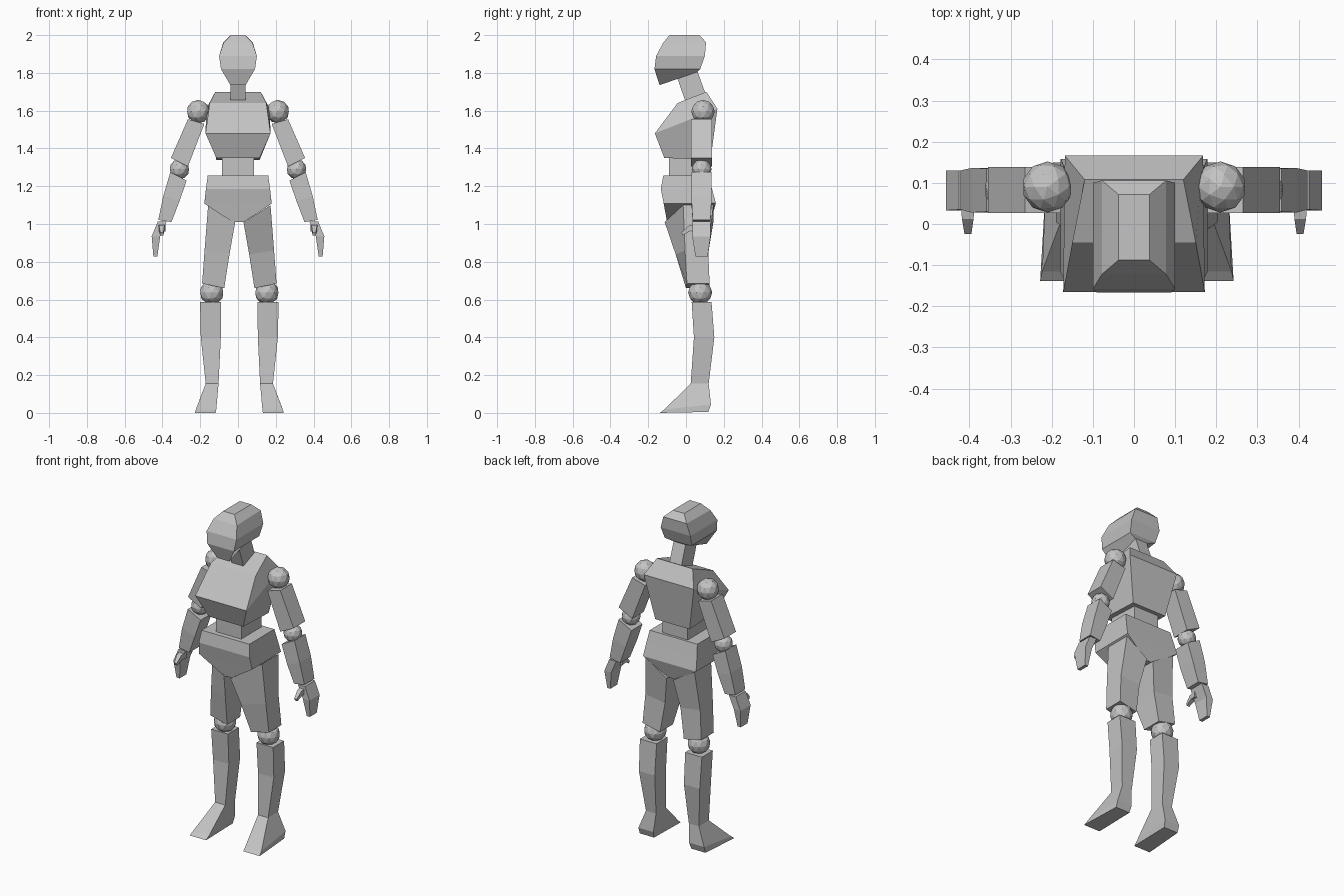
import bpy, bmesh
from mathutils import Vector

grey = bpy.data.materials.new("plain grey")
grey.diffuse_color = (0.55, 0.55, 0.55, 1)


def finish(name, bm, mirror=False, shift=0.0):
    """Turn a bmesh into an object, optionally mirrored to the other side."""
    bmesh.ops.recalc_face_normals(bm, faces=bm.faces[:])
    me = bpy.data.meshes.new(name)
    bm.to_mesh(me)
    bm.free()
    me.materials.append(grey)
    ob = bpy.data.objects.new(name, me)
    bpy.context.collection.objects.link(ob)
    ob.location.x = shift
    if mirror:
        mod = ob.modifiers.new("other side", 'MIRROR')
        mod.use_axis[0] = True
        mod.use_mirror_merge = False
    return ob


def loft(name, rows, mirror=False, shift=0.0):
    """Skin a stack of four-cornered sections and cap both ends."""
    bm = bmesh.new()
    rings = [[bm.verts.new(p) for p in row] for row in rows]
    for a, b in zip(rings, rings[1:]):
        for i in range(4):
            j = (i + 1) % 4
            bm.faces.new((a[i], a[j], b[j], b[i]))
    bm.faces.new(rings[0])
    bm.faces.new(rings[-1])
    return finish(name, bm, mirror, shift)


def body(front, back):
    """Symmetric section: (half width, y, z) of the front and back edge."""
    (w, y, z), (v, u, t) = front, back
    return [(-w, y, z), (w, y, z), (v, u, t), (-v, u, t)]


def limb(inner, outer, y0, y1, y0_outer=None):
    """Limb section: inner and outer (x, z), front y and back y."""
    yo = y0 if y0_outer is None else y0_outer
    return [(inner[0], y0, inner[1]), (outer[0], yo, outer[1]),
            (outer[0], y1, outer[1]), (inner[0], y1, inner[1])]


def joint(name, centre, r, shift=0.0):
    bm = bmesh.new()
    bmesh.ops.create_icosphere(bm, subdivisions=2, radius=r)
    bmesh.ops.translate(bm, verts=bm.verts[:], vec=Vector(centre))
    return finish(name, bm, True, shift)


# Head and neck
loft("head", [
    body((0.038, -0.088, 2.0), (0.038, 0.072, 2.0)),
    body((0.078, -0.122, 1.957), (0.078, 0.106, 1.962)),
    body((0.10, -0.158, 1.89), (0.10, 0.10, 1.89)),
    body((0.09, -0.167, 1.82), (0.09, 0.075, 1.82)),
    body((0.04, -0.14, 1.735), (0.04, 0.06, 1.805)),
])
loft("neck", [
    body((0.04, -0.045, 1.77), (0.04, 0.06, 1.81)),
    body((0.04, 0.0, 1.64), (0.04, 0.105, 1.685)),
])

# Torso
loft("chest", [
    body((0.15, -0.045, 1.64), (0.12, 0.108, 1.70)),
    body((0.172, -0.165, 1.48), (0.168, 0.166, 1.61)),
    body((0.115, -0.115, 1.35), (0.115, 0.13, 1.34)),
])
loft("waist", [
    body((0.085, -0.09, 1.36), (0.085, 0.105, 1.36)),
    body((0.085, -0.09, 1.24), (0.085, 0.105, 1.24)),
])
loft("pelvis", [
    body((0.16, -0.12, 1.257), (0.16, 0.12, 1.257)),
    body((0.17, -0.133, 1.185), (0.17, 0.138, 1.185)),
    body((0.178, -0.118, 1.108), (0.178, 0.158, 1.11)),
    body((0.028, -0.10, 1.01), (0.028, 0.13, 1.01)),
])

# Arms
joint("shoulder_joint", (0.21, 0.09, 1.595), 0.062)
loft("upper_arm", [
    limb((0.178, 1.53), (0.265, 1.555), 0.027, 0.138),
    limb((0.265, 1.305), (0.355, 1.35), 0.027, 0.138),
], True)
joint("elbow_joint", (0.31, 0.083, 1.29), 0.053)
loft("forearm", [
    limb((0.272, 1.23), (0.358, 1.275), 0.03, 0.135),
    limb((0.31, 1.12), (0.395, 1.15), 0.028, 0.136),
    limb((0.352, 1.01), (0.422, 1.022), 0.035, 0.13),
], True)
loft("hand", [
    limb((0.378, 1.012), (0.425, 1.012), 0.035, 0.13),
    limb((0.412, 0.935), (0.457, 0.935), 0.033, 0.13),
    limb((0.427, 0.828), (0.448, 0.828), 0.05, 0.115),
], True)
# Thumb runs forward from the wrist and bends down
loft("thumb", [
    [(x, y, z) for x, y, z in ((0.385, 0.06, 1.0), (0.422, 0.06, 1.0),
                               (0.422, 0.06, 0.96), (0.385, 0.06, 0.96))],
    [(x, y, z) for x, y, z in ((0.39, 0.012, 0.99), (0.418, 0.012, 0.99),
                               (0.418, 0.022, 0.962), (0.39, 0.022, 0.962))],
    [(x, y, z) for x, y, z in ((0.395, -0.024, 0.955), (0.412, -0.024, 0.955),
                               (0.412, -0.018, 0.94), (0.395, -0.018, 0.94))],
], True)

# Legs, mirrored about a line slightly off centre
S = 0.007
loft("thigh", [
    limb((0.022, 1.01), (0.165, 1.10), -0.113, 0.145, -0.015),
    limb((0.052, 0.84), (0.184, 0.86), -0.055, 0.117, -0.005),
    limb((0.08, 0.66), (0.197, 0.685), 0.0, 0.125, 0.005),
], True, S)
joint("knee_joint", (0.146, 0.075, 0.637), 0.064, S)
loft("shin", [
    limb((0.096, 0.588), (0.208, 0.588), 0.03, 0.135),
    limb((0.098, 0.40), (0.204, 0.40), 0.042, 0.15),
    limb((0.11, 0.155), (0.178, 0.155), 0.025, 0.12),
], True, S)
loft("foot", [
    limb((0.11, 0.155), (0.178, 0.155), 0.025, 0.12),
    [(0.122, -0.115, 0.018), (0.23, -0.115, 0.018),
     (0.22, 0.132, 0.045), (0.12, 0.132, 0.045)],
    [(0.125, -0.138, 0.0), (0.235, -0.138, 0.0),
     (0.22, 0.118, 0.005), (0.125, 0.118, 0.005)],
], True, S)
